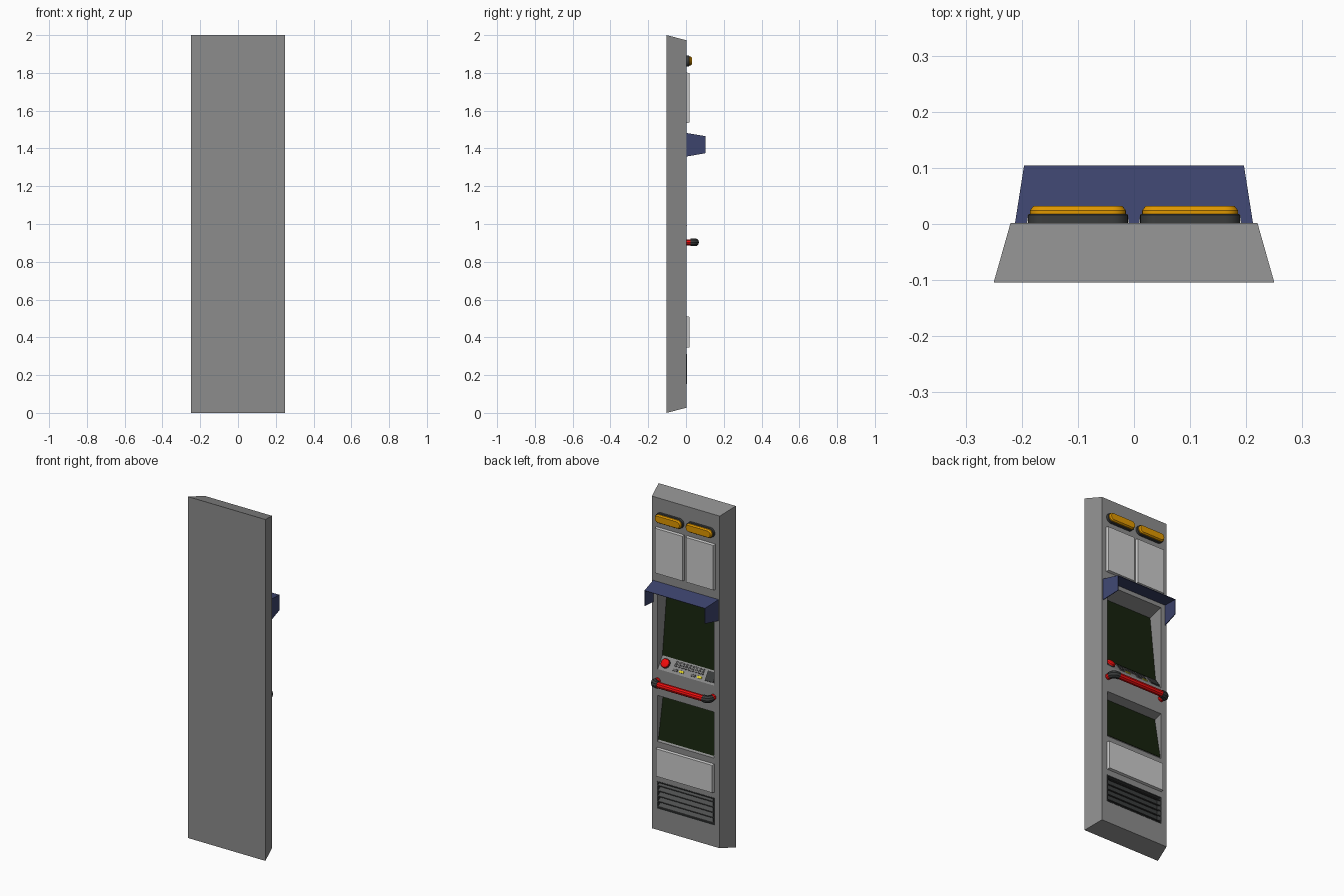
import bpy, bmesh
from math import sin, cos, pi, atan2
from mathutils import Matrix, Vector

if "Cube" in bpy.data.objects:
    bpy.data.objects.remove(bpy.data.objects["Cube"])

F = 0.002       # y of the front panel plane
BACK = -0.104   # y of the rear plane


def material(name, rgb):
    m = bpy.data.materials.new(name)
    m.diffuse_color = (*rgb, 1)
    m.use_nodes = True
    m.node_tree.nodes["Principled BSDF"].inputs["Base Color"].default_value = m.diffuse_color
    return m


BODY = material("body_grey", (0.265, 0.265, 0.265))
KEY = material("key_grey", (0.13, 0.13, 0.13))
SLAT = material("slat_grey", (0.075, 0.078, 0.078))
RED = material("red", (0.9, 0.004, 0.004))
DARK = material("dark", (0.042, 0.045, 0.045))
AMBER = material("amber", (0.74, 0.31, 0.0))
NAVY = material("navy", (0.048, 0.06, 0.16))
GLASS = material("dark_green", (0.008, 0.016, 0.004))
YELLOW = material("yellow", (0.8, 0.7, 0.02))


def finish(name, bm, mat=None, matrix=None):
    bmesh.ops.recalc_face_normals(bm, faces=bm.faces)
    if matrix:
        bm.transform(matrix)
    me = bpy.data.meshes.new(name)
    bm.to_mesh(me)
    bm.free()
    ob = bpy.data.objects.new(name, me)
    bpy.context.collection.objects.link(ob)
    if mat:
        me.materials.append(mat)
    return ob


def smooth(ob):
    bpy.ops.object.select_all(action='DESELECT')
    ob.select_set(True)
    bpy.context.view_layer.objects.active = ob
    if ob.type == 'CURVE':
        bpy.ops.object.convert(target='MESH')
    bpy.ops.object.shade_smooth_by_angle()


def plate(name, cx, cz, w, h, layers, mat=None, r=0, seg=6, matrix=None):
    """Rounded rectangle in xz lofted through (y, inset) layers."""
    bm = bmesh.new()
    rings = []
    for y, i in layers:
        a, b, q = w / 2 - i, h / 2 - i, max(r - i, 0)
        ring = []
        for k, (sx, sz) in enumerate(((1, 1), (-1, 1), (-1, -1), (1, -1))):
            for j in range(seg + 1 if r else 1):
                t = (k + j / seg) * pi / 2
                ring.append(bm.verts.new((cx + sx * (a - q) + q * cos(t) * bool(r), y,
                                          cz + sz * (b - q) + q * sin(t) * bool(r))))
        rings.append(ring)
    n = len(rings[0])
    for lo, hi in zip(rings, rings[1:]):
        for k in range(n):
            bm.faces.new((lo[k], lo[(k + 1) % n], hi[(k + 1) % n], hi[k]))
    bm.faces.new(rings[0])
    bm.faces.new(rings[-1])
    ob = finish(name, bm, mat, matrix)
    if r:
        smooth(ob)
    return ob


def prism(name, profile, x0, x1, mat=None):
    """(y, z) profile extruded along x."""
    bm = bmesh.new()
    f = bm.faces.new([bm.verts.new((x0, y, z)) for y, z in profile])
    g = bmesh.ops.extrude_face_region(bm, geom=[f])["geom"]
    bmesh.ops.translate(bm, vec=(x1 - x0, 0, 0), verts=[v for v in g if isinstance(v, bmesh.types.BMVert)])
    return finish(name, bm, mat)


def tube(name, pts, r, mat):
    cu = bpy.data.curves.new(name, 'CURVE')
    cu.dimensions = '3D'
    cu.bevel_depth, cu.bevel_resolution, cu.use_fill_caps = r, 3, True
    sp = cu.splines.new('POLY')
    sp.points.add(len(pts) - 1)
    for p, c in zip(sp.points, pts):
        p.co = (*c, 1)
    cu.materials.append(mat)
    ob = bpy.data.objects.new(name, cu)
    bpy.context.collection.objects.link(ob)
    smooth(ob)


# Tapered cabinet body with recesses for both screens and the vent
body = plate("cabinet_body", 0, 1, 0.5, 2, [(BACK, 0), (F, 0.027)], BODY)
for v in body.data.vertices:
    if v.co.y > 0:
        v.co.x *= 0.22 / 0.223
upper = [(F, 0.97), (-0.043, 1.035), (-0.088, 1.43), (F, 1.455)]
lower = [(F, 0.545), (-0.006, 0.555), (-0.05, 0.80), (F, 0.815)]
vent = [(F, 0.155), (-0.03, 0.155), (-0.03, 0.31), (F, 0.31)]
for prof in (upper, lower, vent):
    ext = [(0.05, prof[0][1])] + prof + [(0.05, prof[-1][1])]
    cutter = prism("recess_cutter", ext, -0.182, 0.182, BODY)
    cutter.hide_render = True
    mod = body.modifiers.new("recess", 'BOOLEAN')
    mod.object, mod.solver = cutter, 'EXACT'
    bpy.context.view_layer.objects.active = body
    bpy.ops.object.modifier_apply(modifier=mod.name)
    bpy.data.objects.remove(cutter)

# Tilted screen glass on the recess floors
for name, prof in (("upper_screen", upper), ("lower_screen", lower)):
    (y0, z0), (y1, z1) = prof[1:3]
    prism(name, [(y0, z0), (y1, z1), (y1 + 0.003, z1), (y0 + 0.003, z0)], -0.181, 0.181, GLASS)

# Vent backing, sloping slats and lining
plate("vent_backing", 0, 0.2325, 0.362, 0.153, [(-0.03, 0), (-0.027, 0)], DARK)
for k in range(5):
    z = 0.17 + k * 0.031
    prism("vent_slat", [(F + 0.002, z - 0.008), (F + 0.002, z - 0.003),
                        (-0.026, z + 0.014), (-0.026, z + 0.009)], -0.181, 0.181, SLAT)
for z in (0.156, 0.309):
    plate("vent_frame_rail", 0, z, 0.37, 0.006, [(-0.029, 0), (F + 0.002, 0)], DARK)
for s in (-1, 1):
    plate("vent_frame_side", s * 0.182, 0.2325, 0.006, 0.15, [(-0.029, 0), (F + 0.002, 0)], DARK)

# Raised cover panels and amber lamps
for s in (-1, 1):
    plate("upper_cover", s * 0.1, 1.668, 0.184, 0.268, [(0, 0), (0.018, 0.003)])
    plate("lamp_base", s * 0.1, 1.863, 0.178, 0.057, [(0, 0), (0.016, 0), (0.018, 0.003)], DARK, 0.028)
    plate("lamp_lens", s * 0.1, 1.863, 0.171, 0.049,
          [(0.01, 0), (0.024, 0), (0.032, 0.006)], AMBER, 0.024)
plate("lower_cover", 0, 0.428, 0.37, 0.167, [(0, 0), (0.018, 0.003)])

# Hood: one bent sheet with top and two side cheeks
bm = bmesh.new()
rows = []
for y, x, zb, zt in ((F, 0.212, 1.357, 1.482), (0.104, 0.196, 1.375, 1.465)):
    rows.append([bm.verts.new(c) for c in ((-x, y, zb), (-x, y, zt), (x, y, zt), (x, y, zb))])
for k in range(3):
    bm.faces.new((rows[0][k], rows[0][k + 1], rows[1][k + 1], rows[1][k]))
hood = finish("screen_hood", bm, NAVY)
sol = hood.modifiers.new("thickness", 'SOLIDIFY')
sol.thickness, sol.offset = 0.004, -1

# Grab handle: red bar and posts joined by dark elbows
HZ, HY, HX = 0.903, 0.048, 0.18
tube("handle_bar", [(-0.15, HY, HZ), (0.15, HY, HZ)], 0.018, RED)
for s in (-1, 1):
    tube("handle_post", [(s * HX, 0, HZ), (s * HX, 0.035, HZ)], 0.017, RED)
    arc = [(s * (HX - 0.022 + 0.022 * cos(t * pi / 12)), HY - 0.022 + 0.022 * sin(t * pi / 12), HZ)
           for t in range(7)]
    tube("handle_elbow", [(s * HX, 0.025, HZ)] + arc + [(s * 0.146, HY, HZ)], 0.021, DARK)

# Controls on the sloping shelf: local y is its normal, local z runs up the slope
shelf = Matrix.Translation(Vector((0, F, 0.97))) @ Matrix.Rotation(atan2(0.045, 0.065), 4, 'X')
plate("button_collar", 0.145, 0.04, 0.054, 0.054, [(-0.002, 0), (0.004, 0)], DARK, 0.027, matrix=shelf)
plate("red_button", 0.145, 0.04, 0.05, 0.05, [(0, 0), (0.012, 0), (0.016, 0.004), (0.018, 0.012)],
      RED, 0.025, matrix=shelf)
plate("touch_pad", -0.148, 0.04, 0.055, 0.056, [(-0.002, 0), (0.006, 0), (0.008, 0.003)], DARK, matrix=shelf)
for i in range(9):
    for j in range(3):
        plate("key", 0.082 - i * 0.0215, 0.041 + j * 0.0125, 0.016, 0.008,
              [(-0.002, 0), (0.004, 0.001)], KEY, matrix=shelf)
for x, mat in ((0.075, KEY), (0.035, YELLOW), (-0.04, KEY), (-0.082, YELLOW)):
    plate("indicator", x, 0.02, 0.03, 0.014, [(-0.002, 0), (0.004, 0.001)], mat, matrix=shelf)
